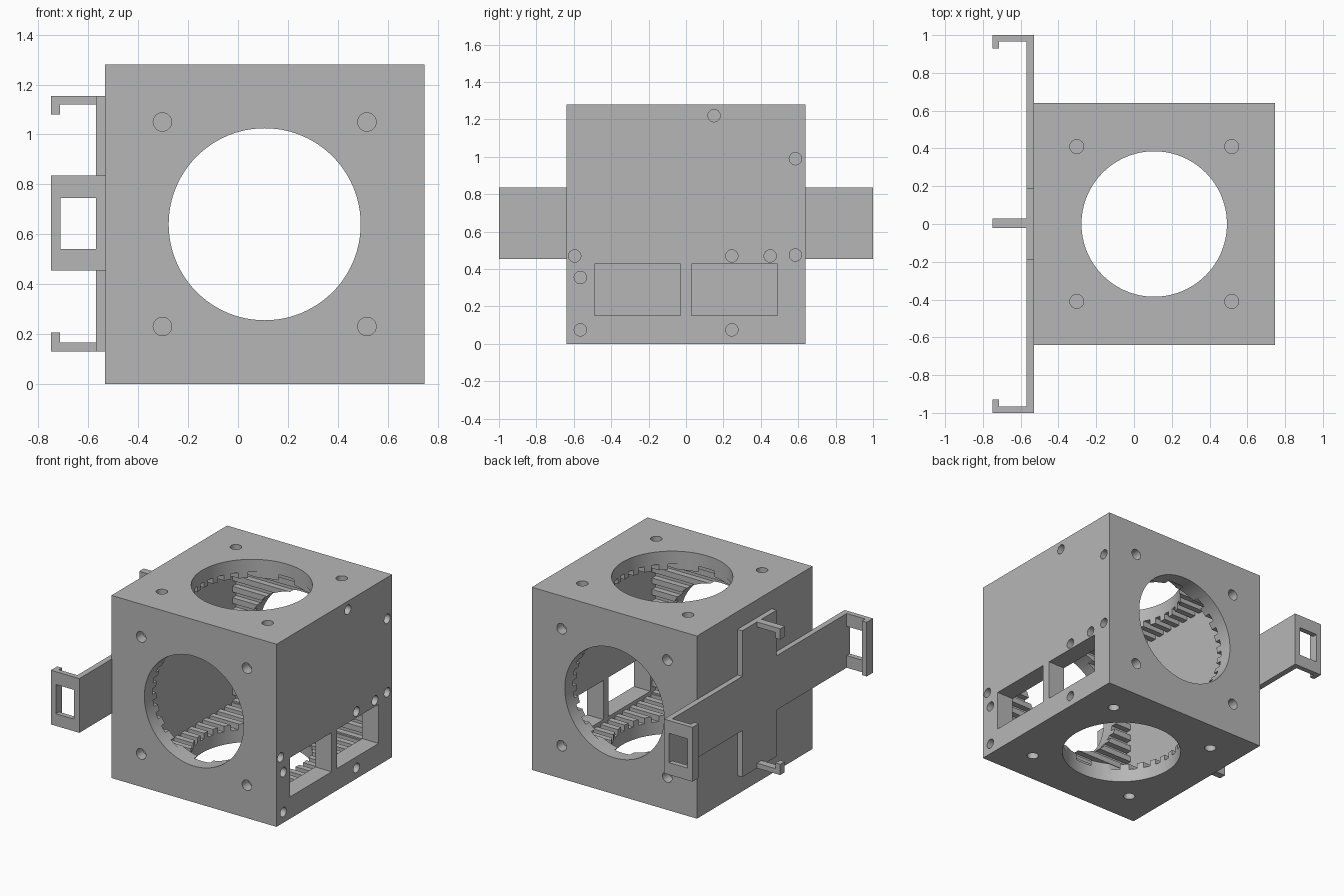
import bpy, bmesh
from math import pi
from mathutils import Matrix, Vector

if "Cube" in bpy.data.objects:
    bpy.data.objects.remove(bpy.data.objects["Cube"], do_unlink=True)

grey = bpy.data.materials.new("plain grey")
grey.use_nodes = True
grey.diffuse_color = (0.47, 0.47, 0.47, 1)
grey.node_tree.nodes["Principled BSDF"].inputs["Base Color"].default_value = (0.47, 0.47, 0.47, 1)

CENTRE = Vector((0.107, 0, 0.64))   # middle of the cube
HALF = 0.64
CAVITY = 0.51                       # half width of the hollow, at the ridge tops


def finish(bm, name):
    bmesh.ops.recalc_face_normals(bm, faces=bm.faces)
    mesh = bpy.data.meshes.new(name)
    bm.to_mesh(mesh)
    bm.free()
    mesh.materials.append(grey)
    obj = bpy.data.objects.new(name, mesh)
    bpy.context.collection.objects.link(obj)
    return obj


def box(name, x, y, z):
    bm = bmesh.new()
    size = [b - a for a, b in (x, y, z)]
    mid = [(a + b) / 2 for a, b in (x, y, z)]
    bmesh.ops.create_cube(bm, size=1, matrix=Matrix.Translation(mid) @ Matrix.Diagonal(size + [1]))
    return finish(bm, name)


def rod(name, centre, axis, radius, length, sides):
    bm = bmesh.new()
    turn = Vector((0, 0, 1)).rotation_difference(Vector(axis)).to_matrix().to_4x4()
    bmesh.ops.create_cone(bm, cap_ends=True, segments=sides, radius1=radius, radius2=radius,
                          depth=length, matrix=Matrix.Translation(centre) @ turn)
    return finish(bm, name)


def ridged_hollow(name, x0, x1):
    # Square profile with evenly spaced grooves on all four sides
    side = [(-CAVITY, -CAVITY)]
    for i in range(-6, 7):
        u = i * 0.08
        side += [(u - 0.02, -CAVITY), (u - 0.02, -CAVITY - 0.04),
                 (u + 0.02, -CAVITY - 0.04), (u + 0.02, -CAVITY)]
    bm = bmesh.new()
    ring = []
    for k in range(4):
        turn = Matrix.Rotation(k * pi / 2, 2)
        for p in side:
            q = turn @ Vector(p)
            ring.append(bm.verts.new((x0, q.x, q.y + CENTRE.z)))
    face = bm.faces.new(ring)
    out = bmesh.ops.extrude_face_region(bm, geom=[face])["geom"]
    bmesh.ops.translate(bm, vec=(x1 - x0, 0, 0),
                        verts=[v for v in out if isinstance(v, bmesh.types.BMVert)])
    return finish(bm, name)


def activate(obj):
    bpy.ops.object.select_all(action='DESELECT')
    obj.select_set(True)
    bpy.context.view_layer.objects.active = obj


def cut(target, cutter):
    cutter.hide_render = True
    mod = target.modifiers.new("cut", 'BOOLEAN')
    mod.operation = 'DIFFERENCE'
    mod.solver = 'EXACT'
    mod.object = cutter
    activate(target)
    bpy.ops.object.modifier_apply(modifier=mod.name)
    bpy.data.objects.remove(cutter, do_unlink=True)


# Hollow cube housing
body = box("cube_housing", (CENTRE.x - HALF, CENTRE.x + HALF), (-HALF, HALF), (0, 2 * HALF))
cut(body, ridged_hollow("hollow_cutter", -0.40, 0.62))

# Large round openings front to back and top to bottom
for axis in ((0, 1, 0), (0, 0, 1)):
    cut(body, rod("opening_cutter", CENTRE, axis, 0.385, 2, 96))

# Two rectangular windows on the right-hand wall
for y in ((-0.49, -0.03), (0.03, 0.49)):
    cut(body, box("window_cutter", (0.55, 0.85), y, (0.153, 0.427)))

# Blind screw holes around each round opening
for axis in ((0, 1, 0), (0, -1, 0), (0, 0, 1), (0, 0, -1)):
    n = Vector(axis)
    side = Vector((0, n.z, n.y))
    for a in (-0.41, 0.41):
        for b in (-0.41, 0.41):
            spot = CENTRE + n * HALF + Vector((a, 0, 0)) + side * b
            cut(body, rod("screw_cutter", spot, axis, 0.037, 0.14, 24))

# Blind pin holes on the window wall
for y, z in ((0.15, 1.22), (0.585, 0.99), (-0.595, 0.47), (0.245, 0.47), (0.45, 0.47),
             (0.585, 0.475), (-0.565, 0.355), (-0.565, 0.075), (0.245, 0.075)):
    cut(body, rod("pin_cutter", (CENTRE.x + HALF, y, z), (1, 0, 0), 0.033, 0.2, 24))

activate(body)
bpy.ops.object.shade_smooth_by_angle(angle=0.5)

# Cross-shaped mounting plate
BACK, FACE, TIP = -0.53, -0.57, -0.75
LOW, HIGH = 0.455, 0.835
box("cross_plate_wide_bar", (FACE, BACK), (-1, 1), (LOW, HIGH))
box("cross_plate_upper_bar", (FACE, BACK), (-0.19, 0.19), (HIGH, 1.155))
box("cross_plate_lower_bar", (FACE, BACK), (-0.19, 0.19), (0.13, LOW))

# Windowed side clips with full-height lips
for s, label in ((-1, "front"), (1, "back")):
    arm = box(label + "_clip_arm", (TIP, FACE), sorted((s * 0.965, s)), (LOW, HIGH))
    cut(arm, box("slot_cutter", (-0.712, -0.5), sorted((s * 0.9, s * 1.1)), (0.54, 0.745)))
    box(label + "_clip_lip", (TIP, -0.714), sorted((s * 0.93, s * 0.965)), (LOW, HIGH))

# Small hooks at the top and bottom of the plate
for s, label in ((1, "upper"), (-1, "lower")):
    mid = 0.6425
    box(label + "_hook_arm", (TIP, FACE), (-0.022, 0.028),
        sorted((mid + s * 0.477, mid + s * 0.5125)))
    box(label + "_hook_lip", (TIP, -0.714), (-0.022, 0.028),
        sorted((mid + s * 0.437, mid + s * 0.477)))
